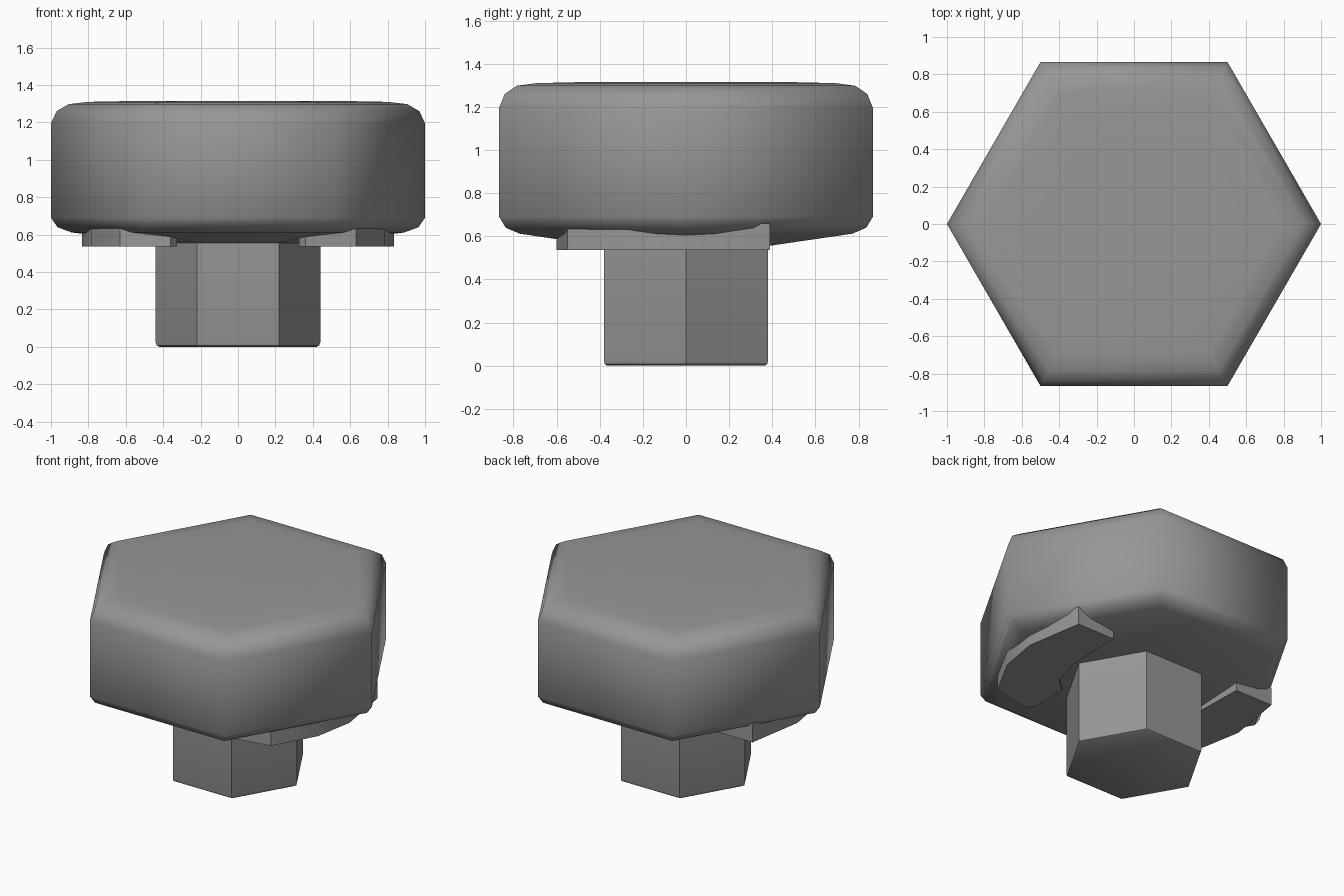
import bpy, bmesh
from math import cos, sin, pi, radians

if "Cube" in bpy.data.objects:
    bpy.data.objects.remove(bpy.data.objects["Cube"])

# Dark grey metal
metal = bpy.data.materials.new("dark_metal")
metal.diffuse_color = (0.31, 0.31, 0.31, 1)
metal.use_nodes = True
metal.node_tree.nodes["Principled BSDF"].inputs["Base Color"].default_value = metal.diffuse_color


def finish(name, bm, angle):
    bmesh.ops.recalc_face_normals(bm, faces=bm.faces[:])
    mesh = bpy.data.meshes.new(name)
    bm.to_mesh(mesh)
    bm.free()
    mesh.materials.append(metal)
    ob = bpy.data.objects.new(name, mesh)
    bpy.context.collection.objects.link(ob)
    bpy.ops.object.select_all(action='DESELECT')
    ob.select_set(True)
    bpy.context.view_layer.objects.active = ob
    bpy.ops.object.shade_smooth_by_angle(angle=radians(angle))
    return ob


def hex_loft(name, profile, angle):
    """Stack hexagonal rings given as (corner radius, height), capped at both ends."""
    bm = bmesh.new()
    rings = [[bm.verts.new((r * cos(i * pi / 3), r * sin(i * pi / 3), z)) for i in range(6)]
             for r, z in profile]
    for a, b in zip(rings, rings[1:]):
        for i in range(6):
            j = (i + 1) % 6
            bm.faces.new((a[i], a[j], b[j], b[i]))
    bm.faces.new(rings[0][::-1])
    bm.faces.new(rings[-1])
    return finish(name, bm, angle)


def prism(name, outline, z0, z1, side):
    bm = bmesh.new()
    face = bm.faces.new([bm.verts.new((side * x, y, z0)) for x, y in outline])
    top = bmesh.ops.extrude_face_region(bm, geom=[face])
    verts = [v for v in top['geom'] if isinstance(v, bmesh.types.BMVert)]
    bmesh.ops.translate(bm, verts=verts, vec=(0, 0, z1 - z0))
    return finish(name, bm, 20)


# Rounded hexagonal head with a shallow conical underside, corners softly shaded
head = hex_loft("head", [(0.40, 0.55), (0.89, 0.612), (0.965, 0.64), (1.0, 0.69),
                         (1.0, 1.195), (0.97, 1.26), (0.905, 1.298), (0.80, 1.31),
                         (0.55, 1.315)], 65)
# Only the two side corners stay crisp
for e in head.data.edges:
    a, b = (head.data.vertices[i].co for i in e.vertices)
    if all(abs(p.y) < 0.01 and abs(p.x) > 0.99 for p in (a, b)):
        e.use_edge_sharp = True

# Hexagonal shaft with a softened foot
hex_loft("shaft", [(0.42, 0.0), (0.435, 0.008), (0.44, 0.025), (0.44, 0.62)], 40)

# Curved lugs under the head, mirrored left and right
lug = [(0.49, 0.39), (0.77, 0.39), (0.833, 0.0), (0.785, -0.27), (0.63, -0.55),
       (0.36, -0.60), (0.325, -0.55), (0.325, -0.30), (0.42, -0.21), (0.48, 0.0)]
for label, side in (("right", 1), ("left", -1)):
    prism(label + "_lug", lug, 0.537, 0.66, side)
